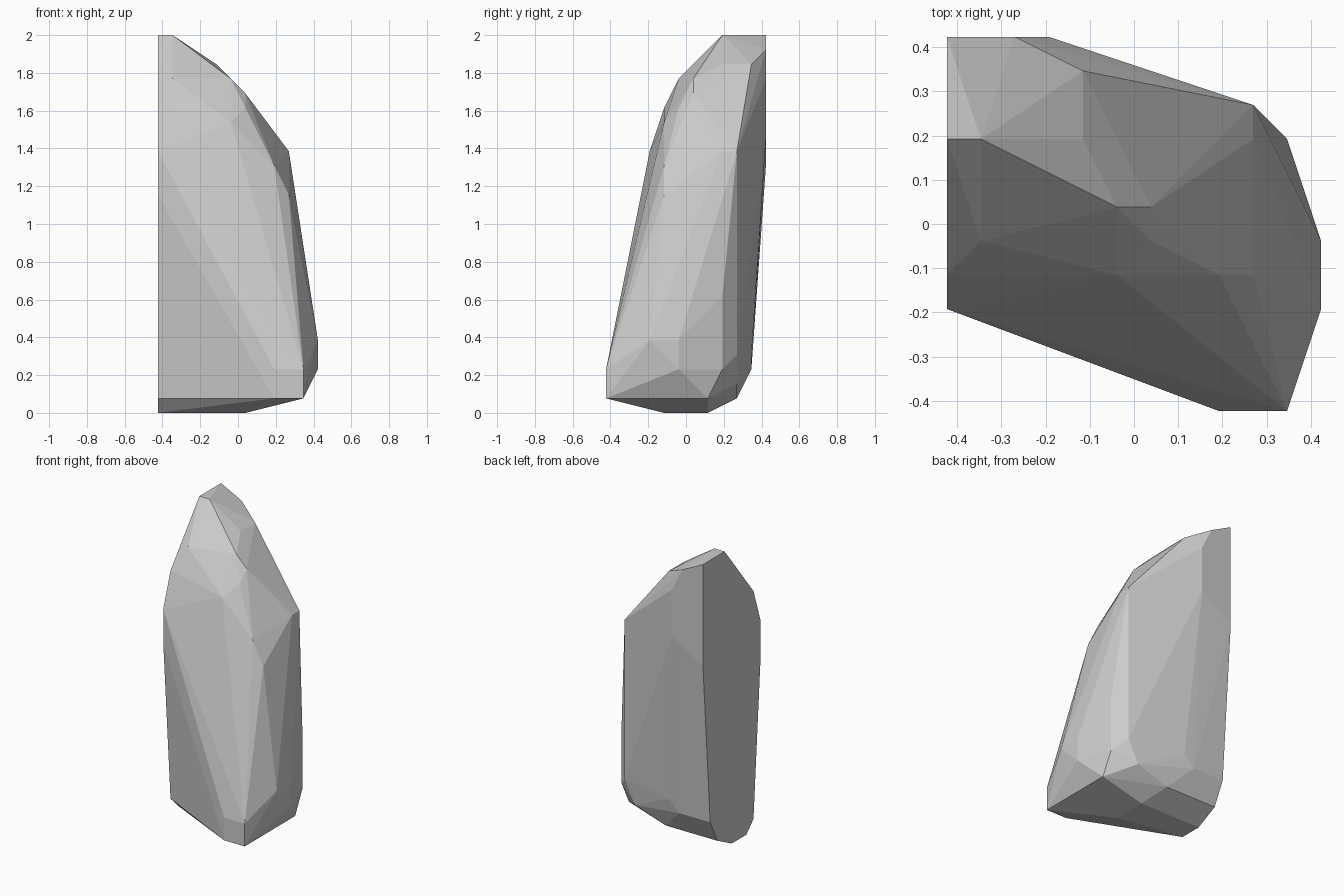
import bpy, bmesh

if "Cube" in bpy.data.objects:
    bpy.data.objects.remove(bpy.data.objects["Cube"])

# Corner positions of the faceted rock, grouped by height.
# Plan units are 1/26, height units are 1/13.
LEVELS = {
    26: [(-11, 5), (-9, 5), (-11, 11)],
    25: [(-7, 11)],
    24: [(-3, 9), (-3, 5)],
    23: [(-5, 11), (-1, 1), (-9, -1)],
    22: [(1, 1)],
    21: [(-11, -3), (1, -1)],
    20: [(-1, -3)],
    19: [(-5, 11)],
    18: [(7, 7), (7, 5), (-11, -5)],
    17: [(-11, 11), (5, -3)],
    15: [(7, -3), (-11, -5)],
    8: [(9, 5)],
    5: [(11, -5), (11, -1)],
    4: [(7, 7), (-3, 9)],
    3: [(11, -1), (9, 5), (9, -11), (5, -11), (-11, 9), (-5, 9)],
    2: [(5, 7)],
    1: [(9, -11), (5, -11), (9, 3), (-11, -3), (-11, 7), (-1, 7)],
    0: [(-11, -1), (-11, 3), (1, 3), (1, -3)],
}

# Wrap the corners in a flat-faced convex skin
bm = bmesh.new()
for k, corners in LEVELS.items():
    for i, j in corners:
        bm.verts.new((i / 26, j / 26, k / 13))
bmesh.ops.convex_hull(bm, input=bm.verts[:])
loose = [v for v in bm.verts if not v.link_faces]
bmesh.ops.delete(bm, geom=loose, context='VERTS')
bmesh.ops.recalc_face_normals(bm, faces=bm.faces[:])

# Standing rock
mesh = bpy.data.meshes.new("rock")
bm.to_mesh(mesh)
bm.free()
rock = bpy.data.objects.new("rock", mesh)
bpy.context.collection.objects.link(rock)
